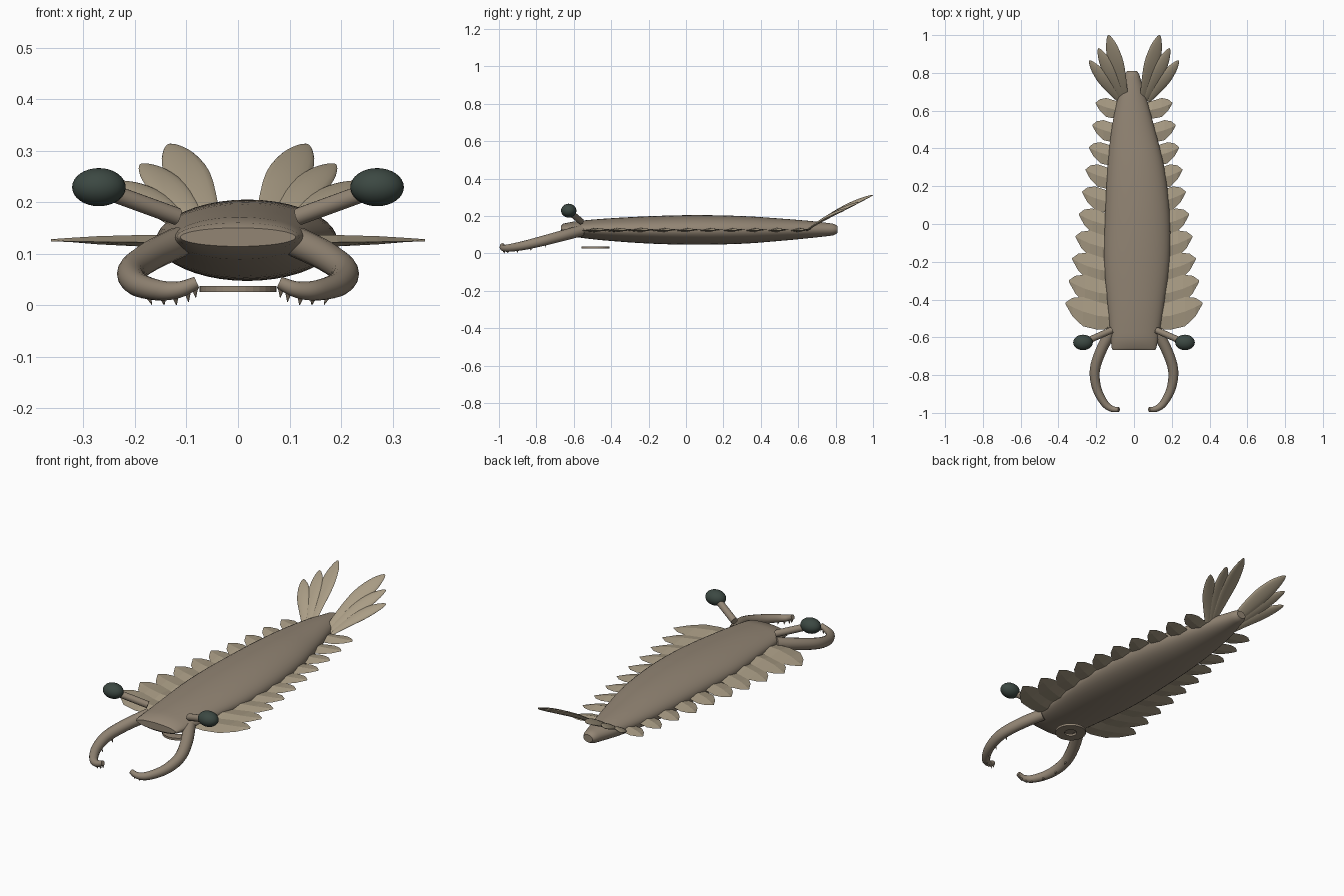
import bpy, bmesh, math
from mathutils import Vector, Matrix

if "Cube" in bpy.data.objects:
    bpy.data.objects.remove(bpy.data.objects["Cube"])


def material(name, col):
    m = bpy.data.materials.new(name)
    m.diffuse_color = (*col, 1)
    m.use_nodes = True
    m.node_tree.nodes["Principled BSDF"].inputs["Base Color"].default_value = m.diffuse_color
    return m


SHELL = material("shell", (0.29, 0.235, 0.175))
FIN = material("fin", (0.40, 0.335, 0.235))
EYE = material("eye", (0.045, 0.065, 0.055))


def finish(bm, name, mat, angle=None):
    bmesh.ops.recalc_face_normals(bm, faces=bm.faces)
    me = bpy.data.meshes.new(name)
    bm.to_mesh(me)
    bm.free()
    me.materials.append(mat)
    ob = bpy.data.objects.new(name, me)
    bpy.context.collection.objects.link(ob)
    if angle:
        bpy.ops.object.select_all(action='DESELECT')
        ob.select_set(True)
        bpy.context.view_layer.objects.active = ob
        bpy.ops.object.shade_smooth_by_angle(angle=math.radians(angle))
    return ob


def loft(bm, rings):
    rows = [[bm.verts.new(p) for p in r] for r in rings]
    n = len(rows[0])
    for a, b in zip(rows, rows[1:]):
        for i in range(n):
            bm.faces.new((a[i], a[(i + 1) % n], b[(i + 1) % n], b[i]))
    bm.faces.new(rows[0])
    bm.faces.new(rows[-1])


def smooth_path(pts, steps=5):
    # Catmull-Rom through tuples of any length
    out = []
    for i in range(len(pts) - 1):
        a, b, c, d = (pts[min(max(k, 0), len(pts) - 1)] for k in (i - 1, i, i + 1, i + 2))
        for s in range(steps):
            t = s / steps
            out.append(tuple(0.5 * (2 * q + (r - p) * t + (2 * p - 5 * q + 4 * r - u) * t * t
                                    + (3 * q - p - 3 * r + u) * t ** 3)
                             for p, q, r, u in zip(a, b, c, d)))
    return out + [pts[-1]]


def tube(bm, path, n=16):
    rings = []
    for i, p in enumerate(path):
        c = Vector(p[:3])
        t = (Vector(path[min(i + 1, len(path) - 1)][:3]) - Vector(path[max(i - 1, 0)][:3])).normalized()
        u = t.cross(Vector((0, 0, 1))).normalized()
        v = t.cross(u)
        rings.append([c + p[3] * (u * math.cos(k * math.tau / n) + v * math.sin(k * math.tau / n))
                      for k in range(n)])
    loft(bm, rings)


# body: y, centre x, centre z, half width, half height
sections = smooth_path([
    (-0.60, 0.003, 0.130, 0.126, 0.041), (-0.45, 0.009, 0.128, 0.146, 0.057),
    (-0.20, 0.015, 0.126, 0.173, 0.073), (0.05, 0.018, 0.126, 0.171, 0.079),
    (0.30, 0.010, 0.126, 0.150, 0.074), (0.50, -0.004, 0.127, 0.115, 0.060),
    (0.65, -0.010, 0.128, 0.080, 0.047), (0.75, -0.010, 0.128, 0.050, 0.036),
    (0.79, -0.010, 0.128, 0.038, 0.030), (0.81, -0.010, 0.128, 0.026, 0.019)], 4)
sections = [(-0.667, 0, 0.132, 0.112, 0.018), (-0.655, 0, 0.132, 0.119, 0.028)] + sections
bm = bmesh.new()
loft(bm, [[(cx + w * math.cos(k * math.tau / 40), y, cz + h * math.sin(k * math.tau / 40))
           for k in range(40)] for y, cx, cz, w, h in sections])
finish(bm, "body", SHELL, 50)

# mouth ring of radial plates under the head
bm = bmesh.new()
prof = [(0.030, 0.026), (0.075, 0.026), (0.075, 0.037), (0.030, 0.037)]
rows = [[bm.verts.new((r * math.cos(a), -0.485 + r * math.sin(a), z)) for r, z in prof]
        for a in (k * math.tau / 32 for k in range(32))]
for i in range(32):
    for j in range(4):
        bm.faces.new((rows[i][j], rows[i][(j + 1) % 4], rows[i - 1][(j + 1) % 4], rows[i - 1][j]))
finish(bm, "mouth_ring", SHELL)

# grasping arm: x, y, z, radius
arm = smooth_path([(0.115, -0.56, 0.122, 0.030), (0.170, -0.66, 0.095, 0.029),
                   (0.207, -0.77, 0.066, 0.027), (0.197, -0.87, 0.042, 0.024),
                   (0.155, -0.95, 0.029, 0.020), (0.115, -0.979, 0.030, 0.016),
                   (0.080, -0.982, 0.044, 0.012)])
# tail blades: root, tip, half width
blades = [((0.045, 0.66, 0.135), (0.135, 1.0, 0.312), 0.043),
          ((0.060, 0.655, 0.130), (0.188, 0.93, 0.274), 0.036),
          ((0.075, 0.65, 0.125), (0.236, 0.865, 0.240), 0.033)]

for side, s in (("right", 1), ("left", -1)):
    M = Matrix.Diagonal((s, 1, 1, 1))

    bm = bmesh.new()
    tube(bm, arm)
    bm.transform(M)
    finish(bm, f"{side}_grasping_arm", SHELL, 45)

    # arm spines along the inner underside
    bm = bmesh.new()
    for i in (9, 13, 17, 21, 24, 27, 29):
        c, r = Vector(arm[i][:3]), arm[i][3]
        t = (Vector(arm[i + 1][:3]) - Vector(arm[i - 1][:3])).normalized()
        inward = t.cross(Vector((0, 0, 1))).normalized()
        if inward.x > 0 and i < 18:
            inward = -inward
        if i >= 18:
            inward = Vector((-0.2, 0.5, 0))
        d = (inward * 0.5 + Vector((0, 0, -1))).normalized()
        tip = c + d * (r + 0.016)
        tip.z = max(tip.z, 0.0)
        a, b = c + d * r * 0.7, tip
        tube(bm, [(*a, 0.007), (*b, 0.0006)], 8)
    bm.transform(M)
    finish(bm, f"{side}_arm_spines", SHELL, 45)

    # eye stalk and eye
    bm = bmesh.new()
    tube(bm, [(0.118, -0.562, 0.172, 0.017), (0.250, -0.620, 0.220, 0.017)])
    bm.transform(M)
    finish(bm, f"{side}_eye_stalk", SHELL, 45)
    bm = bmesh.new()
    bmesh.ops.create_uvsphere(bm, u_segments=24, v_segments=16, radius=1)
    bm.transform(Matrix.Translation((s * 0.270, -0.627, 0.229)) @ Matrix.Diagonal((0.052, 0.041, 0.037, 1)))
    finish(bm, f"{side}_eye", EYE, 60)

    # swimming flaps: pointed, ridged leaves shrinking towards the tail
    for i in range(10):
        f = i / 9
        y0, xt = -0.495 + 1.095 * f, 0.363 - 0.160 * f
        xr = 0.10 - 0.06 * f * f
        hw = 0.078 - 0.028 * f
        sweep = 0.075 - 0.035 * f
        bm = bmesh.new()
        rings = []
        for t, w, h in ((0, 0.75, 0.012), (0.35, 0.95, 0.011), (0.65, 1.0, 0.008),
                        (0.86, 0.62, 0.004), (1, 0.05, 0.001)):
            x, y = xr + (xt - xr) * t, y0 + sweep * t * t
            z = 0.124 + 0.003 * t
            rings.append([(x, y - hw * w, z - 0.003), (x, y, z + h),
                          (x, y + hw * w, z + 0.001), (x, y, z - h)])
        loft(bm, rings)
        bm.transform(M)
        finish(bm, f"{side}_flap_{i + 1}", FIN)

    # tail fan
    for i, (root, tip, hw) in enumerate(blades):
        a, b = Vector(root), Vector(tip)
        d = b - a
        across = d.cross(Vector((0, 0, 1))).normalized()
        across = (across + Vector((0, 0, -0.35))).normalized()
        up = across.cross(d).normalized()
        rings = []
        for t, w in smooth_path([(0, 0.35), (0.25, 0.72), (0.55, 1.0), (0.8, 0.78), (0.95, 0.36), (1, 0.08)], 3):
            c = a + d * t + Vector((0, 0, 0.05 * t * (1 - t)))
            rings.append([c + across * hw * w * math.cos(k * math.tau / 16)
                          + up * 0.010 * w * math.sin(k * math.tau / 16) for k in range(16)])
        bm = bmesh.new()
        loft(bm, rings)
        bm.transform(M)
        finish(bm, f"{side}_tail_blade_{i + 1}", FIN, 60)
